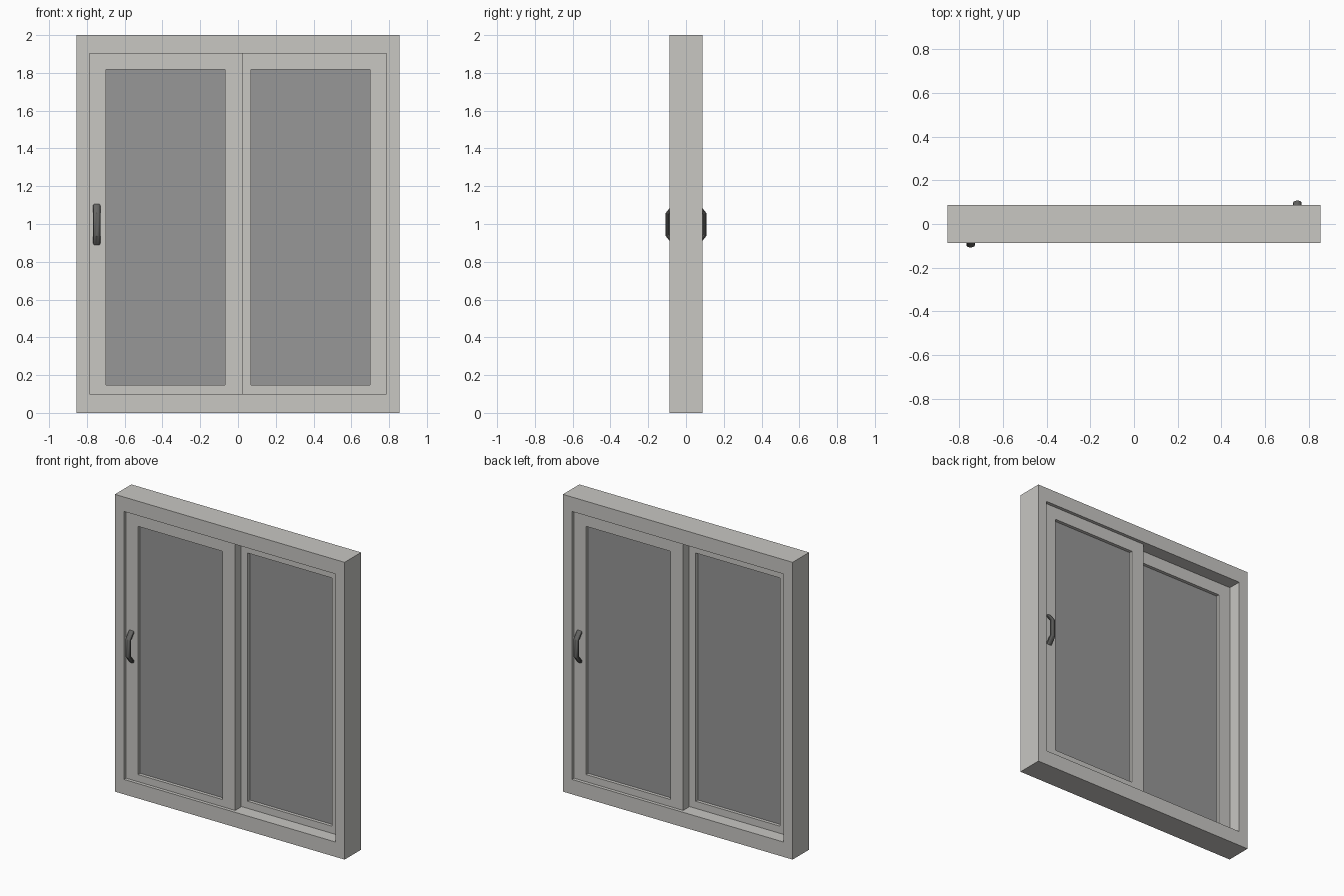
import bpy, bmesh, math
from mathutils import Vector

if "Cube" in bpy.data.objects:
    bpy.data.objects.remove(bpy.data.objects["Cube"])


def material(name, rgb):
    m = bpy.data.materials.new(name)
    m.diffuse_color = (*rgb, 1)
    m.use_nodes = True
    m.node_tree.nodes["Principled BSDF"].inputs["Base Color"].default_value = m.diffuse_color
    return m


FRAME = material("warm_light_grey", (0.58, 0.57, 0.545))
GLASS = material("glass_grey", (0.31, 0.31, 0.31))
METAL = material("dark_metal", (0.13, 0.13, 0.125))


def finish(name, bm, mat):
    bmesh.ops.recalc_face_normals(bm, faces=bm.faces)
    me = bpy.data.meshes.new(name)
    bm.to_mesh(me)
    bm.free()
    me.materials.append(mat)
    ob = bpy.data.objects.new(name, me)
    bpy.context.collection.objects.link(ob)
    return ob


def rect(r, y):
    x0, x1, z0, z1 = r
    return [(x0, y, z0), (x1, y, z0), (x1, y, z1), (x0, y, z1)]


def ring(name, outer, inner, y0, y1, mat):
    """Rectangular frame with a rectangular opening."""
    bm = bmesh.new()
    loops = [[bm.verts.new(p) for p in rect(r, y)]
             for r, y in ((outer, y0), (inner, y0), (inner, y1), (outer, y1))]
    for a, b in zip(loops, loops[1:] + loops[:1]):
        for i in range(4):
            j = (i + 1) % 4
            bm.faces.new((a[i], a[j], b[j], b[i]))
    return finish(name, bm, mat)


def box(name, r, y0, y1, mat):
    bm = bmesh.new()
    a, b = ([bm.verts.new(p) for p in rect(r, y)] for y in (y0, y1))
    bm.faces.new(a)
    bm.faces.new(b)
    for i in range(4):
        j = (i + 1) % 4
        bm.faces.new((a[i], a[j], b[j], b[i]))
    return finish(name, bm, mat)


def handle(name, side):
    """Bent pull bar: oval section swept along a bracket-shaped path."""
    path = [(0.06, 0.895), (0.097, 0.94), (0.097, 1.055), (0.06, 1.1)]
    n, bm, rings = 12, bmesh.new(), []
    for k, (y, z) in enumerate(path):
        # bend joints are mitred between neighbouring segments
        tilt = (-0.69, -0.34, 0.34, 0.69)[k]
        nrm = Vector((math.cos(tilt), math.sin(tilt)))
        loop = []
        for i in range(n):
            a = 2 * math.pi * i / n
            d = 0.011 * math.sin(a)
            loop.append(bm.verts.new((side * (0.748 + 0.02 * math.cos(a)),
                                      side * (y + nrm.x * d), z + nrm.y * d)))
        rings.append(loop)
    for a, b in zip(rings, rings[1:]):
        for i in range(n):
            j = (i + 1) % n
            bm.faces.new((a[i], a[j], b[j], b[i]))
    bm.faces.new(rings[0])
    bm.faces.new(rings[-1])
    return finish(name, bm, METAL)


# Outer frame
ring("outer_frame", (-0.855, 0.855, 0, 2), (-0.787, 0.787, 0.1, 1.903),
     -0.0875, 0.0875, FRAME)

# Two sliding sashes: front one on the left, back one on the right
for label, s in (("front", 1), ("back", -1)):
    def span(a, b):
        return tuple(sorted((s * a, s * b)))
    y0, y1 = sorted((-s * 0.065, -s * 0.003))
    ring(label + "_sash", (*span(-0.795, 0.025), 0.09, 1.91),
         (*span(-0.698, -0.07), 0.148, 1.818), y0, y1, FRAME)
    mid = (y0 + y1) / 2
    box(label + "_glass", (*span(-0.703, -0.065), 0.143, 1.823),
        mid - 0.009, mid + 0.009, GLASS)
    bar = handle(label + "_handle", -s)
    bpy.ops.object.select_all(action='DESELECT')
    bar.select_set(True)
    bpy.context.view_layer.objects.active = bar
    bpy.ops.object.shade_smooth_by_angle(angle=math.radians(35))
